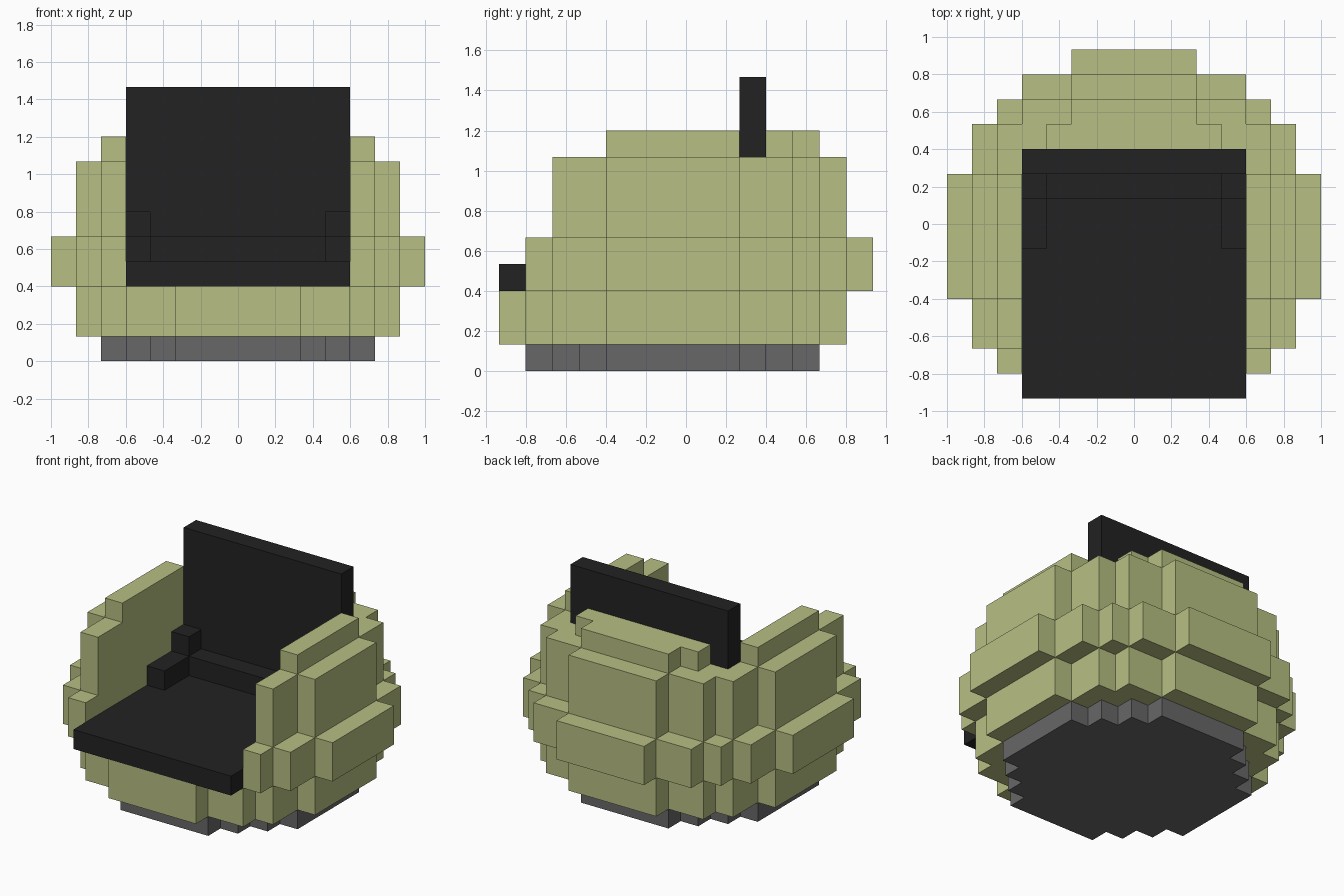
import bpy
import bmesh

U = 2 / 15          # size of one block
Y_MID = -0.5        # centre of the round body, in blocks

cube = bpy.data.objects.get("Cube")
if cube:
    bpy.data.objects.remove(cube, do_unlink=True)


def material(name, rgb):
    m = bpy.data.materials.new(name)
    m.use_nodes = True
    m.diffuse_color = (*rgb, 1)
    bsdf = next(n for n in m.node_tree.nodes if n.type == 'BSDF_PRINCIPLED')
    bsdf.inputs["Base Color"].default_value = (*rgb, 1)
    bsdf.inputs["Roughness"].default_value = 0.8
    return m


GREEN = material("olive green", (0.474, 0.521, 0.223))
BLACK = material("black", (0.016, 0.016, 0.016))
GREY = material("grey", (0.136, 0.136, 0.136))


def prism(name, outline, z0, z1, mat):
    """Extrude a flat outline (in blocks) from z0 to z1."""
    bm = bmesh.new()
    face = bm.faces.new([bm.verts.new((x * U, (y + Y_MID) * U, z0 * U)) for x, y in outline])
    top = bmesh.ops.extrude_face_region(bm, geom=[face])["geom"]
    bmesh.ops.translate(bm, vec=(0, 0, (z1 - z0) * U),
                        verts=[g for g in top if isinstance(g, bmesh.types.BMVert)])
    bmesh.ops.recalc_face_normals(bm, faces=bm.faces[:])
    me = bpy.data.meshes.new(name)
    bm.to_mesh(me)
    bm.free()
    me.materials.append(mat)
    ob = bpy.data.objects.new(name, me)
    bpy.context.collection.objects.link(ob)
    return ob


def box(name, x0, x1, y0, y1, z0, z1, mat):
    return prism(name, [(x0, y0), (x1, y0), (x1, y1), (x0, y1)], z0, z1, mat)


def pair(name, x0, x1, *rest):
    box("left_" + name, x0, x1, *rest)
    box("right_" + name, -x1, -x0, *rest)


def quarter(steps):
    """Stepped edge from the back middle round to the side."""
    pts = []
    for i, (x, y) in enumerate(steps):
        pts.append((x, y))
        if i + 1 < len(steps):
            pts.append((x, steps[i + 1][1]))
    return pts


def mirrored(half):
    return half + [(-x, y) for x, y in reversed(half)]


def disc(steps):
    q = quarter(steps)
    return mirrored(q + [(x, -y) for x, y in reversed(q)])


def open_ring(steps, inner=4.5, inner_back=3.5):
    """Round wall, open at the front with a square well for the seat."""
    q = quarter(steps)
    front = [(x, -y) for x, y in reversed(q) if x > inner]
    front.append((inner, front[-1][1]))
    return mirrored(q + front + [(inner, inner_back)])


SMALL = [(2.5, 5.5), (3.5, 4.5), (4.5, 3.5), (5.5, 2.5)]
MEDIUM = [(2.5, 6.5), (4.5, 5.5), (5.5, 4.5), (6.5, 2.5)]
LARGE = [(2.5, 7.5), (4.5, 6.5), (5.5, 5.5), (6.5, 4.5), (7.5, 2.5)]

# Round body, from the floor up
prism("base", disc(SMALL), 0, 1, GREY)
prism("lower_body", disc(MEDIUM), 1, 3, GREEN)
prism("middle_wall", open_ring(LARGE), 3, 5, GREEN)
prism("upper_wall", open_ring(MEDIUM), 5, 8, GREEN)

# Rim blocks on top of the wall
pair("arm_rim", 4.5, 5.5, -2.5, 2.5, 8, 9, GREEN)
prism("back_rim", mirrored([(2.5, 5.5), (2.5, 4.5), (3.5, 4.5), (3.5, 3.5)]), 8, 9, GREEN)

# Seat, backrest and the small blocks in the corners
box("seat", -4.5, 4.5, -6.5, 3.5, 3, 4, BLACK)
box("backrest", -4.5, 4.5, 2.5, 3.5, 4, 11, BLACK)
box("seat_step", -4.5, 4.5, 1.5, 2.5, 4, 5, BLACK)
pair("corner_block", 3.5, 4.5, 1.5, 2.5, 5, 6, BLACK)
pair("side_block", 3.5, 4.5, -0.5, 1.5, 4, 5, BLACK)
